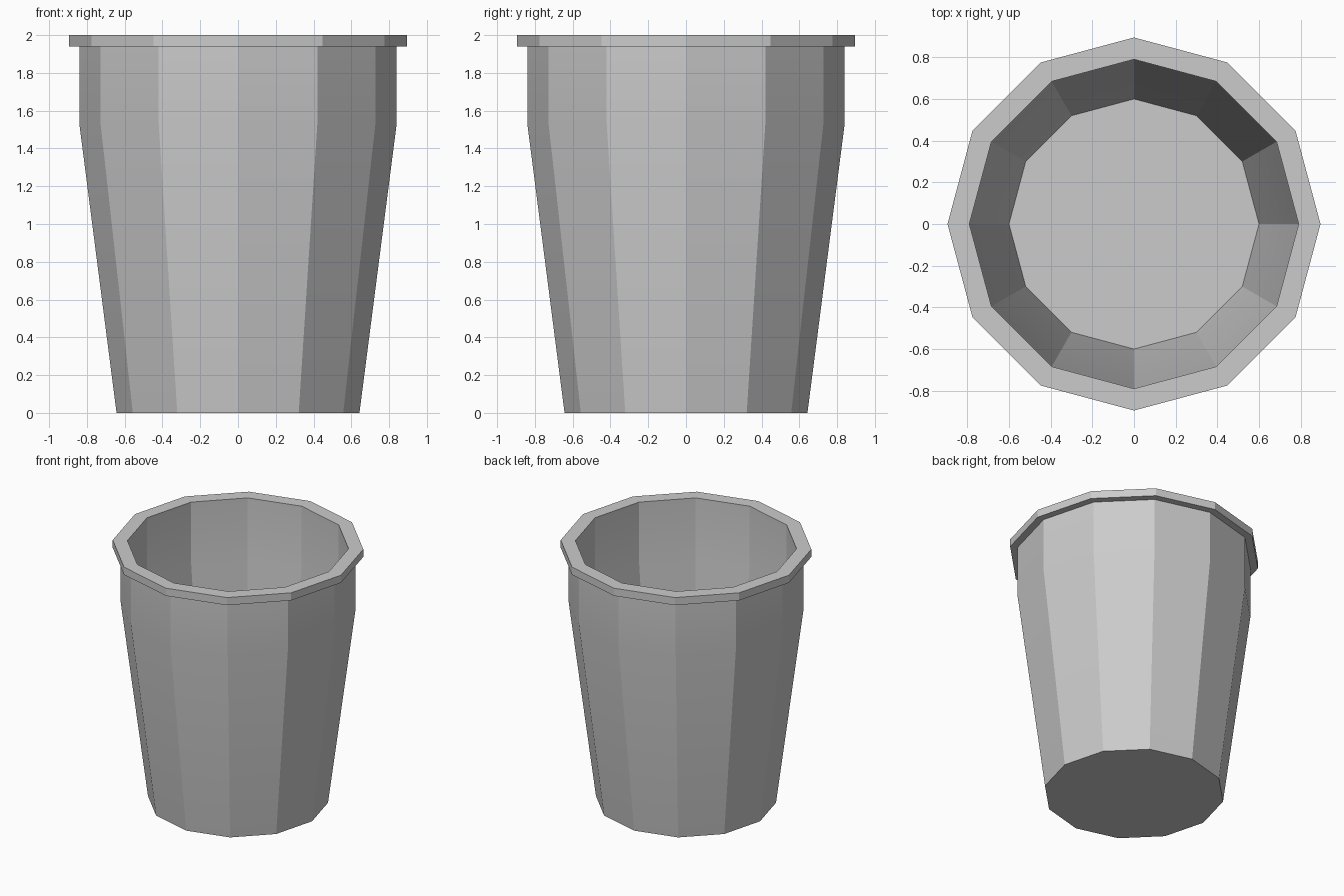
import bpy, bmesh, math

if "Cube" in bpy.data.objects:
    bpy.data.objects.remove(bpy.data.objects["Cube"])

SIDES = 12


def lathe(name, profile):
    """Revolve an (radius, z) profile into a closed faceted solid with end caps."""
    bm = bmesh.new()
    rings = []
    for r, z in profile:
        rings.append([bm.verts.new((r * math.cos(math.tau * i / SIDES),
                                    r * math.sin(math.tau * i / SIDES), z))
                      for i in range(SIDES)])
    for a, b in zip(rings, rings[1:]):
        for i in range(SIDES):
            j = (i + 1) % SIDES
            bm.faces.new((a[i], a[j], b[j], b[i]))
    bm.faces.new(rings[0][::-1])
    bm.faces.new(rings[-1])
    bmesh.ops.recalc_face_normals(bm, faces=bm.faces)
    mesh = bpy.data.meshes.new(name)
    bm.to_mesh(mesh)
    bm.free()
    obj = bpy.data.objects.new(name, mesh)
    bpy.context.collection.objects.link(obj)
    return obj


# Hollow bucket: outer wall, overhanging rim, inner wall, inner floor
bucket = lathe("bucket", [
    (0.643, 0.0), (0.84, 1.53), (0.84, 1.94),
    (0.895, 1.94), (0.895, 2.0), (0.79, 2.0),
    (0.79, 1.53), (0.60, 0.05),
])

# Soften only the gentle bend in the wall, keep the side facets crisp
bpy.context.view_layer.objects.active = bucket
bucket.select_set(True)
bpy.ops.object.shade_smooth_by_angle(angle=math.radians(20))
